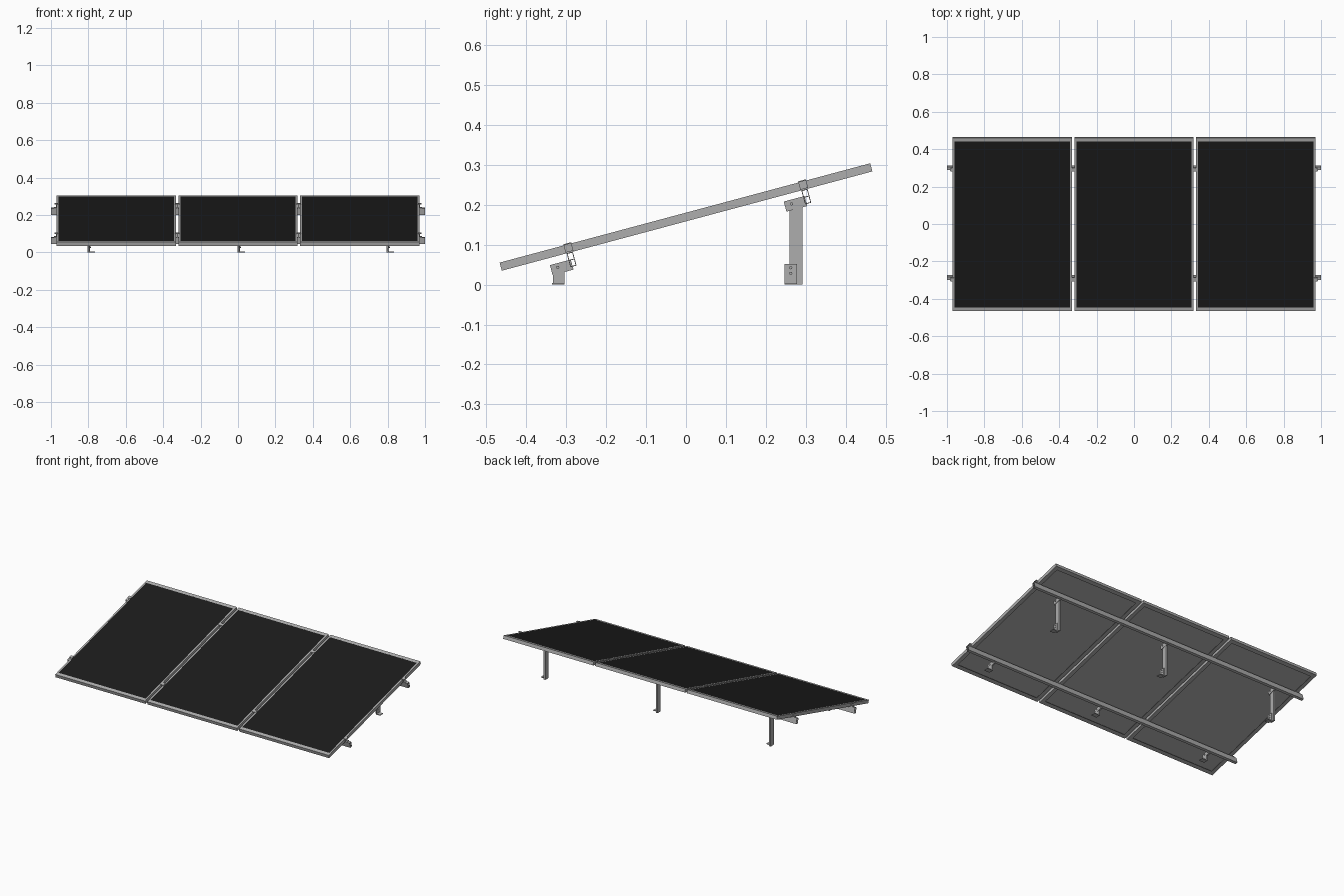
import bpy, bmesh
from math import radians
from mathutils import Matrix, Vector

cube = bpy.data.objects.get("Cube")
if cube:
    bpy.data.objects.remove(cube, do_unlink=True)


def material(name, value):
    m = bpy.data.materials.new(name)
    m.use_nodes = True
    m.diffuse_color = (value, value, value, 1)
    bsdf = next(n for n in m.node_tree.nodes if n.type == 'BSDF_PRINCIPLED')
    bsdf.inputs["Base Color"].default_value = (value, value, value, 1)
    return m


GREY = material("aluminium grey", 0.42)
BLACK = material("panel black", 0.011)

# Everything carried by the rails lives on a tilted plane
TILT = Matrix.Translation((0, 0, 0.169)) @ Matrix.Rotation(radians(15), 4, 'X')
LEVEL = Matrix.Identity(4)


def add_box(bm, x, y, z, matrix=LEVEL):
    """Box given by its (min, max) range on each axis."""
    lo, hi = Vector((x[0], y[0], z[0])), Vector((x[1], y[1], z[1]))
    scale = Matrix.Diagonal((*(hi - lo), 1))
    bmesh.ops.create_cube(bm, size=1, matrix=matrix @ Matrix.Translation((lo + hi) / 2) @ scale)


def add_bolt(bm, x, y, z, depth=0.006, radius=0.004):
    m = Matrix.Translation((x, y, z)) @ Matrix.Rotation(radians(90), 4, 'Y')
    bmesh.ops.create_cone(bm, cap_ends=True, segments=12, radius1=radius,
                          radius2=radius, depth=depth, matrix=m)


def finish(name, bm, mat, matrix=LEVEL):
    mesh = bpy.data.meshes.new(name)
    bm.to_mesh(mesh)
    bm.free()
    mesh.materials.append(mat)
    obj = bpy.data.objects.new(name, mesh)
    obj.matrix_world = matrix
    bpy.context.scene.collection.objects.link(obj)
    return obj


def add_ring(bm, cx, half_x, half_y, side, end, z):
    """Rectangular border with separate side and end widths."""
    for s in (-1, 1):
        xs = sorted((cx + s * half_x, cx + s * (half_x - side)))
        add_box(bm, xs, (-half_y, half_y), z)
        ys = sorted((s * half_y, s * (half_y - end)))
        add_box(bm, (cx - half_x + side, cx + half_x - side), ys, z)


PITCH, HALF_X, HALF_Y, HALF_T = 0.651, 0.3185, 0.48, 0.0105
SIDE, END = 0.010, 0.021

# Three framed panels
for label, i in (("right", -1), ("middle", 0), ("left", 1)):
    cx = i * PITCH
    bm = bmesh.new()
    add_ring(bm, cx, HALF_X, HALF_Y, SIDE, END, (0.003, HALF_T))
    add_ring(bm, cx, HALF_X, HALF_Y, 0.003, 0.003, (-HALF_T, 0.003))
    add_ring(bm, cx, HALF_X - 0.003, HALF_Y - 0.003, 0.022, 0.022, (-HALF_T, -0.0085))
    finish(label + "_panel_frame", bm, GREY, TILT)

    inner_x = (cx - HALF_X + SIDE, cx + HALF_X - SIDE)
    inner_y = (-HALF_Y + END, HALF_Y - END)
    bm = bmesh.new()
    add_box(bm, inner_x, inner_y, (0.003, 0.006))
    finish(label + "_panel_backsheet", bm, GREY, TILT)
    bm = bmesh.new()
    add_box(bm, inner_x, inner_y, (0.006, 0.0104))
    finish(label + "_panel_cells", bm, BLACK, TILT)

# Hollow rails with their clamps
RAIL_Y, RAIL_W, RAIL_BOTTOM, WALL = 0.304, 0.008, -0.0465, 0.002
for label, s in (("front", -1), ("rear", 1)):
    c = s * RAIL_Y
    bm = bmesh.new()
    for side in (-1, 1):
        ys = sorted((c + side * RAIL_W, c + side * (RAIL_W - WALL)))
        add_box(bm, (-1, 1), ys, (RAIL_BOTTOM, -HALF_T))
    for z in (RAIL_BOTTOM, -0.030, -HALF_T - WALL):
        add_box(bm, (-1, 1), (c - RAIL_W + WALL, c + RAIL_W - WALL), (z, z + WALL))
    finish(label + "_rail", bm, GREY, TILT)

    bm = bmesh.new()
    ys = (c - 0.010, c + 0.010)
    for e in (-1, 1):
        # end clamp: upright, lip over the frame and toe on the rail
        edge = PITCH + HALF_X
        add_box(bm, sorted((e * edge, e * (edge + 0.004))), ys, (-HALF_T, 0.0135))
        add_box(bm, sorted((e * (edge - 0.008), e * (edge + 0.012))), ys, (HALF_T, 0.0135))
        add_box(bm, sorted((e * edge, e * (edge + 0.014))), ys, (-HALF_T, -0.007))
        # middle clamp bridging two panels
        gap = e * PITCH / 2
        add_box(bm, (gap - 0.012, gap + 0.012), ys, (HALF_T, 0.013))
        add_box(bm, (gap - 0.004, gap + 0.004), ys, (-HALF_T, HALF_T))
    finish(label + "_clamps", bm, GREY, TILT)


def tilted_head(bm, x, y, z):
    """Slanted bracket that bolts onto the side of a rail."""
    m = Matrix.Translation((x, y, z)) @ Matrix.Rotation(radians(15), 4, 'X')
    add_box(bm, (-0.004, 0.005), (-0.027, 0.027), (-0.013, 0.013), m)
    add_bolt(bm, x + 0.006, y - 0.010, z)


# Feet under each rail
for label, x in (("right", -0.799), ("middle", 0.003), ("left", 0.799)):
    # short front foot
    bm = bmesh.new()
    add_box(bm, (x - 0.004, x + 0.004), (-0.333, -0.304), (0, 0.034))
    add_box(bm, (x - 0.004, x + 0.035), (-0.335, -0.304), (0, 0.004))
    tilted_head(bm, x, -0.311, 0.043)
    finish(label + "_front_foot", bm, GREY)

    # tall rear post with a narrow web, angle base and head
    bm = bmesh.new()
    add_box(bm, (x - 0.006, x + 0.005), (0.268, 0.292), (0, 0.205))
    add_box(bm, (x - 0.005, x + 0.003), (0.259, 0.268), (0, 0.205))
    finish(label + "_rear_post", bm, GREY)
    bm = bmesh.new()
    add_box(bm, (x + 0.005, x + 0.009), (0.247, 0.278), (0, 0.052))
    add_box(bm, (x + 0.005, x + 0.035), (0.247, 0.278), (0, 0.004))
    for z in (0.028, 0.042):
        add_bolt(bm, x + 0.010, 0.262, z)
    finish(label + "_rear_base", bm, GREY)
    bm = bmesh.new()
    tilted_head(bm, x + 0.002, 0.274, 0.202)
    finish(label + "_rear_head", bm, GREY)
